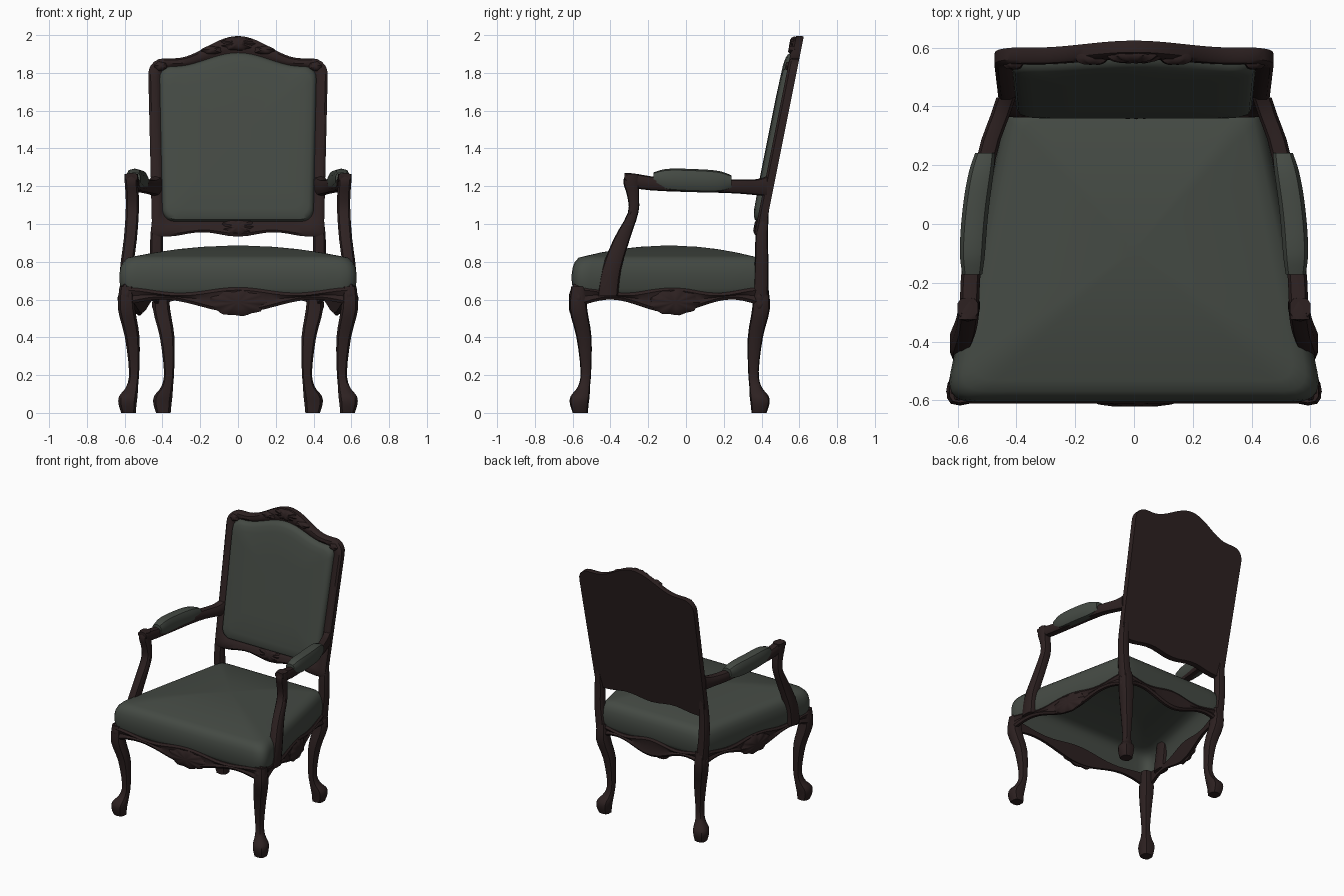
import bpy, bmesh, math
from mathutils import Vector

if "Cube" in bpy.data.objects:
    bpy.data.objects.remove(bpy.data.objects["Cube"], do_unlink=True)


def material(name, colour):
    mat = bpy.data.materials.new(name)
    mat.use_nodes = True
    mat.diffuse_color = (*colour, 1)
    mat.node_tree.nodes["Principled BSDF"].inputs["Base Color"].default_value = (*colour, 1)
    return mat


wood = material("dark_wood", (0.026, 0.015, 0.015))
fabric = material("grey_green_fabric", (0.058, 0.068, 0.057))
parts = []


def loft(name, rings, mat, mirror=False):
    """Skin closed rings of equal length and cap both ends."""
    bm = bmesh.new()
    loops = [[bm.verts.new(point) for point in ring] for ring in rings]
    count = len(loops[0])
    for lower, upper in zip(loops, loops[1:]):
        for i in range(count):
            j = (i + 1) % count
            bm.faces.new((lower[i], lower[j], upper[j], upper[i]))
    bm.faces.new(loops[0])
    bm.faces.new(loops[-1])
    bmesh.ops.recalc_face_normals(bm, faces=bm.faces)
    mesh = bpy.data.meshes.new(name)
    bm.to_mesh(mesh)
    bm.free()
    mesh.materials.append(mat)
    part = bpy.data.objects.new(name, mesh)
    bpy.context.collection.objects.link(part)
    if mirror:
        part.modifiers.new("mirror", 'MIRROR').use_mirror_merge = False
    parts.append(part)


def smooth_path(rows, steps=3):
    """Catmull-Rom interpolation of rows of numbers."""
    rows = [Vector(row) for row in rows]
    padded = [rows[0], *rows, rows[-1]]
    path = []
    for before, start, end, after in zip(padded, padded[1:], padded[2:], padded[3:]):
        for k in range(steps):
            t = k / steps
            into, leave = (end - before) / 2, (after - start) / 2
            bend = start - end
            path.append(start + into * t + (leave + bend * 2 + into) * t ** 3
                        - (bend * 3 + into * 2 + leave) * t ** 2)
    return path + [rows[-1]]


def sweep(name, rows, mat, along_y=False, sides=10):
    """Mirrored limb of softly squared sections; rows are x, y, z, half width, half depth."""
    rings = []
    for x, y, z, width, depth in smooth_path(rows):
        ring = []
        for k in range(sides):
            angle = math.tau * (k + 0.5) / sides
            u, v = (math.copysign(abs(f) ** 0.7, f) for f in (math.cos(angle), math.sin(angle)))
            u, v = u * width, v * depth
            ring.append((x + u, y, z + v) if along_y else (x + u, y + v, z))
        rings.append(ring)
    loft(name, rings, mat, mirror=True)


def shell(name, position, facing, width, height, mirror=False, ribs=9):
    """Ribbed carved ornament, a low dome with a scalloped edge."""
    turn = Vector(facing).to_track_quat('Z', 'Y')
    count = ribs * 4
    rings = []
    for radius, rise in ((1, -0.6), (1, 0.1), (0.8, 0.6), (0.5, 0.9), (0.2, 1), (0.1, 1)):
        ring = []
        for i in range(count):
            angle = math.tau * i / count
            rib = math.cos(ribs * angle) if radius > 0.4 else 0
            reach = radius * (1 + 0.05 * rib)
            local = Vector((width * reach * math.cos(angle), height * reach * math.sin(angle),
                            0.02 * (rise + 0.1 * rib)))
            ring.append(Vector(position) + turn @ local)
        rings.append(ring)
    loft(name, rings, wood, mirror)


def both_sides(half):
    """Complete a half outline that starts and ends on the centre line."""
    return half + [(-x, y) for x, y in half[-2:0:-1]]


# Seat cushion: rounded trapezoid, a domed cover hollow underneath
def rounded_corner(before, corner, after, size):
    corner = Vector(corner)
    start = corner + (Vector(before) - corner).normalized() * size
    end = corner + (Vector(after) - corner).normalized() * size
    return [tuple(start.lerp(corner, k / 5).lerp(corner.lerp(end, k / 5), k / 5)) for k in range(6)]


def between(start, end, count=6):
    return [tuple(Vector(start).lerp(Vector(end), k / count)) for k in range(1, count)]


front, front_corner = (0, -0.605), (0.645, -0.605)
back, back_corner = (0, 0.42), (0.43, 0.42)
front_bend = rounded_corner(front, front_corner, back_corner, 0.1)
back_bend = rounded_corner(front_corner, back_corner, back, 0.05)
seat = both_sides([front, *between(front, front_bend[0]), *front_bend,
                   *between(front_bend[-1], back_bend[0]), *back_bend,
                   *between(back_bend[-1], back), back])
cover = [(0.98, 0.64), (0.99, 0.66), (1, 0.7), (1, 0.735), (0.99, 0.77), (0.97, 0.797)]
cover += [(s, 0.886 - 0.075 * s ** 2) for s in (0.93, 0.86, 0.7, 0.5, 0.3, 0.05)]
lining = [(s - 0.012, z - 0.01) for s, z in reversed(cover)]
loft("seat_cushion", [[(x * s, (y + 0.09) * s - 0.09, z) for x, y in seat] for s, z in lining + cover], fabric)


# Seat rails with a serpentine lower edge
def rail(name, start, end, mirror=False, steps=24):
    start, end = Vector((*start, 0)), Vector((*end, 0))
    outward = (end - start).normalized().cross(Vector((0, 0, 1)))
    rings = []
    for i in range(steps + 1):
        t = 2 * i / steps - 1
        low = 0.565 - 0.035 * math.cos(4.5 * t)
        high = 0.65 + 0.015 * math.cos(6 * t)
        section = [(-0.01, high), (0.01, high), (0.02, high - 0.015), (0.01, (low + high) / 2),
                   (0.02, low + 0.015), (0.01, low), (-0.01, low)]
        base = start.lerp(end, i / steps)
        rings.append([base + outward * out + Vector((0, 0, z)) for out, z in section])
    loft(name, rings, wood, mirror)


rail("front_rail", (-0.58, -0.59), (0.58, -0.59))
rail("side_rails", (0.61, -0.54), (0.425, 0.38), mirror=True)
rail("back_rail", (0.41, 0.405), (-0.41, 0.405))
shell("front_rail_shell", (0, -0.6, 0.585), (0, -1, 0), 0.15, 0.07)
shell("side_rail_shells", (0.53, -0.06, 0.585), (1, 0.2, 0), 0.13, 0.066, mirror=True)
shell("front_knee_shells", (0.605, -0.585, 0.605), (1, -1, 0), 0.04, 0.075, mirror=True, ribs=7)
shell("back_knee_shells", (0.425, 0.405, 0.59), (1, 1, 0), 0.04, 0.07, mirror=True, ribs=7)

# Curved legs: height, outward shift and radius, shared by all four
leg = [(0, 0.02, 0.04), (0.05, 0.025, 0.05), (0.09, 0.02, 0.05), (0.14, 0, 0.032), (0.22, -0.01, 0.028),
       (0.4, 0, 0.04), (0.55, 0.03, 0.047), (0.67, 0.03, 0.038)]
for name, x, y, side in (("front_legs", 0.56, -0.54, -1), ("back_legs", 0.375, 0.367, 1)):
    sweep(name, [(x + shift, y + side * shift, z, r, r) for z, shift, r in leg], wood)
sweep("back_posts", [(0.41, 0.395, 0.6, 0.04, 0.04), (0.43, 0.4, 0.8, 0.036, 0.036),
                     (0.43, 0.402, 0.95, 0.034, 0.032), (0.425, 0.42, 1.1, 0.02, 0.02)], wood)


# Reclined back: arched outlines, leaned and slightly tapered
def arched_outline(width, bottom, wave, foot, shoulder, rise, radius):
    inset, heel, flat = width - radius, width - foot, 8
    quarter = [math.pi * k / 10 for k in range(6)]
    half = []
    for k in range(flat):
        x = heel * k / flat
        half.append((x, bottom - wave * math.cos(math.pi * x / 0.2)))
    half += [(heel + foot * math.sin(a), bottom - wave + foot * (1 - math.cos(a))) for a in quarter]
    half += [(inset + radius * math.cos(a), shoulder - radius * (1 - math.sin(a))) for a in quarter]
    for k in range(flat * 2 - 1, -1, -1):
        x = inset * k / flat / 2
        half.append((x, shoulder + rise * (1 + math.cos(math.pi * min(1, x / 0.34))) / 2))
    return both_sides([(x * (0.9 + 0.05 * z), z) for x, z in half])


outer = arched_outline(0.48, 0.945, 0.012, 0.03, 1.877, 0.118, 0.085)
inner = arched_outline(0.418, 1.015, 0, 0.065, 1.833, 0.072, 0.065)


def back_ring(mix, forward, scale=1):
    """Ring between the outer and inner outlines, offset forward from the rear plane."""
    ring = []
    for rim, opening in zip(outer, inner):
        x, z = Vector(rim).lerp(Vector(opening), mix)
        z = (z - 1.46) * scale + 1.46
        ring.append((x * scale, 0.225 + 0.2 * z - forward, z))
    return ring


molding = [(0.03, 0), (0, 0.01), (0, 0.04), (0.2, 0.052), (0.65, 0.052), (0.85, 0.045), (1.1, 0.035)]
padding = [(1.01, 0.025), (1, 0.05), (0.98, 0.066), (0.94, 0.074), (0.85, 0.08), (0.5, 0.083), (0.05, 0.083)]
loft("back_frame", [back_ring(mix, forward) for mix, forward in molding], wood)
loft("back_upholstery", [back_ring(1, forward, scale) for scale, forward in padding], fabric)
lean = (0, -1, 0.2)
shell("crest_shell", (0, 0.568, 1.955), lean, 0.09, 0.036)
shell("lower_back_shell", (0, 0.38, 0.985), lean, 0.09, 0.044)
shell("crest_side_leaves", (0.14, 0.562, 1.92), lean, 0.055, 0.022, mirror=True, ribs=5)
shell("crest_corner_leaves", (0.41, 0.546, 1.835), lean, 0.035, 0.025, mirror=True, ribs=5)

# Arms: curved supports, arm rails and padded rests
support = [(0.59, -0.415, 0.62, 0.055), (0.59, -0.395, 0.76, 0.052), (0.57, -0.34, 0.92, 0.043),
           (0.56, -0.28, 1.06, 0.028), (0.56, -0.28, 1.15, 0.032), (0.565, -0.29, 1.22, 0.042),
           (0.565, -0.285, 1.265, 0.035)]
sweep("arm_supports", [(x, y, z, 0.036, depth) for x, y, z, depth in support], wood)
arm = [(0.565, -0.325, 1.25, 0.02), (0.56, -0.28, 1.23, 0.038), (0.55, -0.12, 1.21, 0.036),
       (0.503, 0.22, 1.2, 0.036), (0.455, 0.37, 1.195, 0.042), (0.435, 0.43, 1.2, 0.055)]
sweep("arm_rails", [(x, y, z, 0.034, depth) for x, y, z, depth in arm], wood, along_y=True)
pad = []
for k in range(-4, 5):
    t = k / 4
    swell = 1 - t ** 4
    pad.append((0.54 - 0.022 * t - 0.012 * t ** 2, 0.035 + 0.207 * t, 1.23 - 0.008 * t,
                0.035 + 0.011 * swell, 0.035 + 0.026 * swell))
sweep("arm_pads", pad, fabric, along_y=True)

# Smooth shading with crisp edges
for other in bpy.context.selected_objects:
    other.select_set(False)
for part in parts:
    part.select_set(True)
bpy.context.view_layer.objects.active = parts[0]
bpy.ops.object.shade_smooth_by_angle(angle=math.radians(40))
